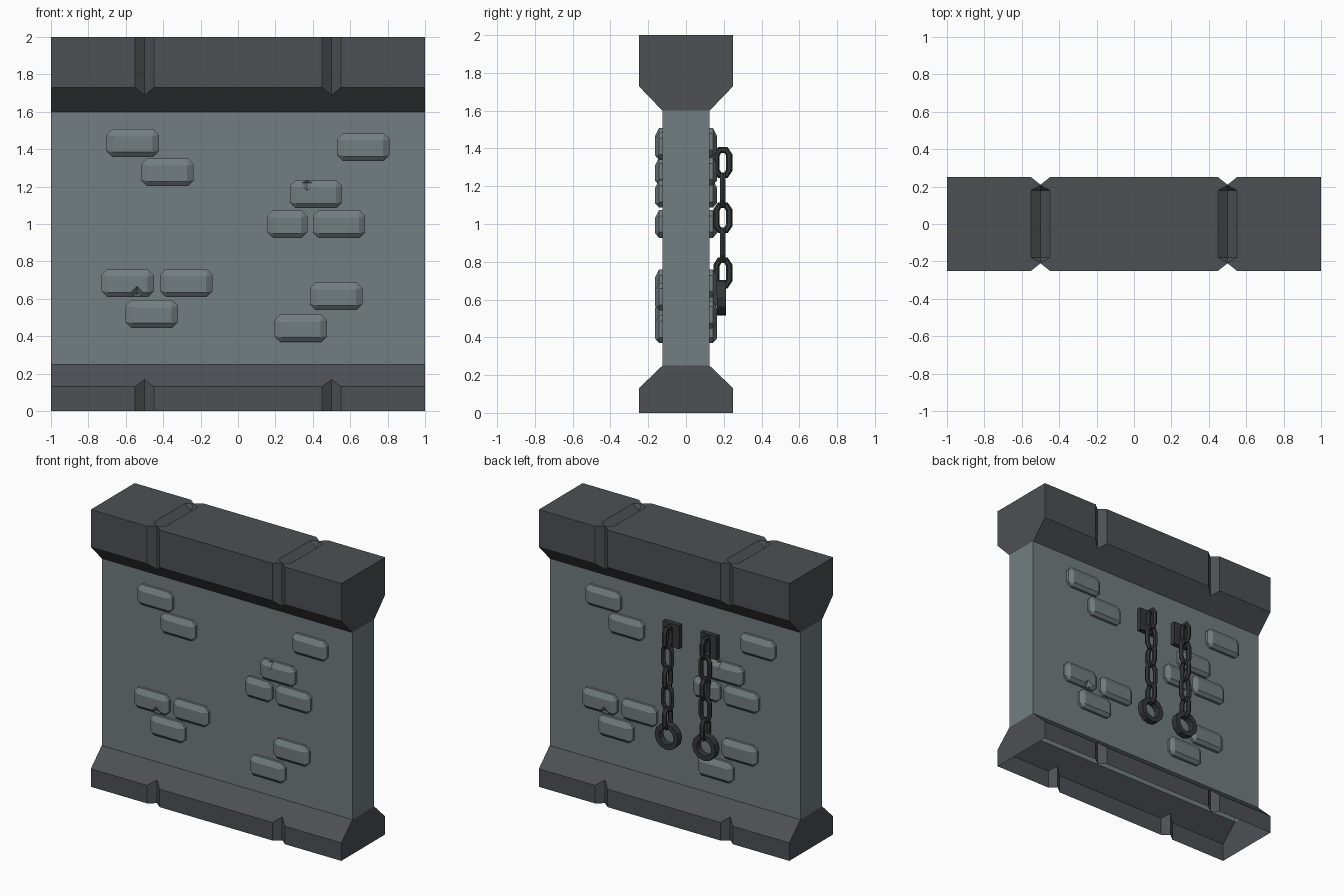
import bpy, bmesh, math
from mathutils import Vector

if "Cube" in bpy.data.objects:
    bpy.data.objects.remove(bpy.data.objects["Cube"])


def material(name, col):
    m = bpy.data.materials.new(name)
    m.diffuse_color = (*col, 1)
    m.use_nodes = True
    m.node_tree.nodes["Principled BSDF"].inputs["Base Color"].default_value = m.diffuse_color
    return m


WALL = material("wall_grey", (0.170, 0.205, 0.216))
TRIM = material("dark_trim", (0.074, 0.080, 0.089))
IRON = material("iron", (0.034, 0.038, 0.042))


def finish(name, bm, mats):
    me = bpy.data.meshes.new(name)
    bmesh.ops.recalc_face_normals(bm, faces=bm.faces)
    bm.to_mesh(me)
    bm.free()
    for m in mats:
        me.materials.append(m)
    ob = bpy.data.objects.new(name, me)
    bpy.context.collection.objects.link(ob)
    return ob


def hull(name, pts, mats=()):
    bm = bmesh.new()
    for p in pts:
        bm.verts.new(p)
    bmesh.ops.convex_hull(bm, input=bm.verts)
    bmesh.ops.dissolve_limit(bm, angle_limit=0.01, verts=bm.verts, edges=bm.edges)
    return finish(name, bm, mats)


def cut(ob, cutter):
    cutter.hide_render = True
    mod = ob.modifiers.new("cut", 'BOOLEAN')
    mod.operation = 'DIFFERENCE'
    mod.solver = 'EXACT'
    mod.object = cutter
    bpy.context.view_layer.objects.active = ob
    bpy.ops.object.modifier_apply(modifier=mod.name)
    bpy.data.objects.remove(cutter)


# wall body: one profile run along x
half = [(0.25, 0), (0.25, 0.13), (0.125, 0.25), (0.125, 1.6), (0.25, 1.73), (0.25, 2)]
profile = half + [(-y, z) for y, z in reversed(half)]
bm = bmesh.new()
face = bm.faces.new([bm.verts.new((-1, y, z)) for y, z in profile])
ext = bmesh.ops.extrude_face_region(bm, geom=[face], use_keep_orig=True)
bmesh.ops.translate(bm, vec=(2, 0, 0), verts=[v for v in ext["geom"] if isinstance(v, bmesh.types.BMVert)])
wall = finish("wall", bm, [WALL, TRIM])

# stone joints in the trim, on both faces and in the top
for x in (-0.5, 0.5):
    for s in (-1, 1):
        cut(wall, hull("joint_cutter", [(x + dx, s * (0.25 + dy), z) for z in (-0.1, 2.1)
                                        for dx, dy in ((-0.05, 0), (0, -0.04), (0.05, 0), (0, 0.06))]))
    pts = []
    for s in (-1, 1):
        pts += [(x - 0.05, s * 0.18, 2), (x + 0.05, s * 0.18, 2), (x, s * 0.207, 2),
                (x, s * 0.18, 1.96), (x, s * 0.18, 2.1)]
    cut(wall, hull("top_joint_cutter", pts))

# split at trim heights, open the underside, colour by height
bm = bmesh.new()
bm.from_mesh(wall.data)
for z in (0.25, 1.6):
    bmesh.ops.bisect_plane(bm, geom=bm.verts[:] + bm.edges[:] + bm.faces[:],
                           plane_co=(0, 0, z), plane_no=(0, 0, 1), dist=1e-4)
low = [f for f in bm.faces if f.calc_center_median().z < 0.001]
bmesh.ops.delete(bm, geom=low, context='FACES')
for f in bm.faces:
    f.material_index = 0 if 0.25 < f.calc_center_median().z < 1.6 else 1
bm.to_mesh(wall.data)
bm.free()

# raised bricks: x, z, width
BRICKS = [(-0.563, 1.435, 0.28), (-0.378, 1.278, 0.28), (0.67, 1.412, 0.28), (0.417, 1.16, 0.28),
          (0.263, 1.0, 0.215), (0.54, 1.0, 0.28), (-0.59, 0.685, 0.28), (-0.277, 0.685, 0.28),
          (-0.462, 0.52, 0.28), (0.525, 0.615, 0.28), (0.335, 0.443, 0.28)]
CHIPS = {3: (0.37, -0.165, 1.22), 6: (-0.54, -0.165, 0.625)}
H, C = 0.073, 0.03
for i, (x, z, w) in enumerate(BRICKS):
    a = w / 2
    pts = []
    for y in (-0.12, -0.143):
        for sx in (-1, 1):
            for sz in (-1, 1):
                pts += [(x + sx * a, y, z + sz * (H - C)), (x + sx * (a - C), y, z + sz * H)]
    pts += [(x + sx * (a - 0.034), -0.163, z + dz) for sx in (-1, 1) for dz in (-0.05, 0.034)]
    brick = hull("brick_front", pts, [WALL])
    if i in CHIPS:
        c = Vector(CHIPS[i])
        cut(brick, hull("chip_cutter", [c + Vector(d) * s for s in (-1, 1)
                                        for d in ((0.045, 0, 0), (0, 0.035, 0), (0, 0, 0.045))]))
    back = brick.copy()
    back.name = "brick_back"
    back.rotation_euler.z = math.pi
    bpy.context.collection.objects.link(back)


# closed loop of bar: planar path (u, z) swept with a section (outward, sideways)
def loop_bar(name, path, section, centre, turned):
    bm = bmesh.new()
    n, k = len(path), len(section)
    rings = []
    for i in range(n):
        p, q, r = (Vector(path[j % n]) for j in (i - 1, i, i + 1))
        t = ((q - p).normalized() + (r - q).normalized()).normalized()
        out = Vector((t.y, -t.x))
        ring = []
        for o, side in section:
            u, z = q + out * o
            co = (side, u, z) if turned else (u, side, z)
            ring.append(bm.verts.new(Vector(co) + Vector(centre)))
        rings.append(ring)
    for i in range(n):
        A, B = rings[i], rings[(i + 1) % n]
        for j in range(k):
            bm.faces.new((A[j], A[(j + 1) % k], B[(j + 1) % k], B[j]))
    return finish(name, bm, [IRON])


LINK = [(0.034, -0.04), (0.034, 0.04), (0.017, 0.067), (-0.017, 0.067),
        (-0.034, 0.04), (-0.034, -0.04), (-0.017, -0.067), (0.017, -0.067)]
WIRE = [(0.017 * math.cos(t * math.pi / 3), 0.017 * math.sin(t * math.pi / 3)) for t in range(6)]
RING = [(0.076 * math.cos(t * math.pi / 6), 0.076 * math.sin(t * math.pi / 6)) for t in range(12)]
BAND = [(-0.018, -0.024), (0.018, -0.024), (0.018, 0.024), (-0.018, 0.024)]

# two hanging chains on the back
for x in (0.01, -0.29):
    hull("chain_plate", [(x + sx * 0.065, y, 1.325 + sz * 0.085)
                         for sx in (-1, 1) for sz in (-1, 1) for y in (0.12, 0.158)], [IRON])
    for i in range(5):
        path = LINK if i % 2 == 0 else [(u, z * 1.2) for u, z in LINK]
        loop_bar("chain_link", path, WIRE, (x, 0.195, 1.325 - i * 0.146), i % 2 == 0)
    loop_bar("shackle_ring", RING, BAND, (x, 0.187, 0.61), False)
